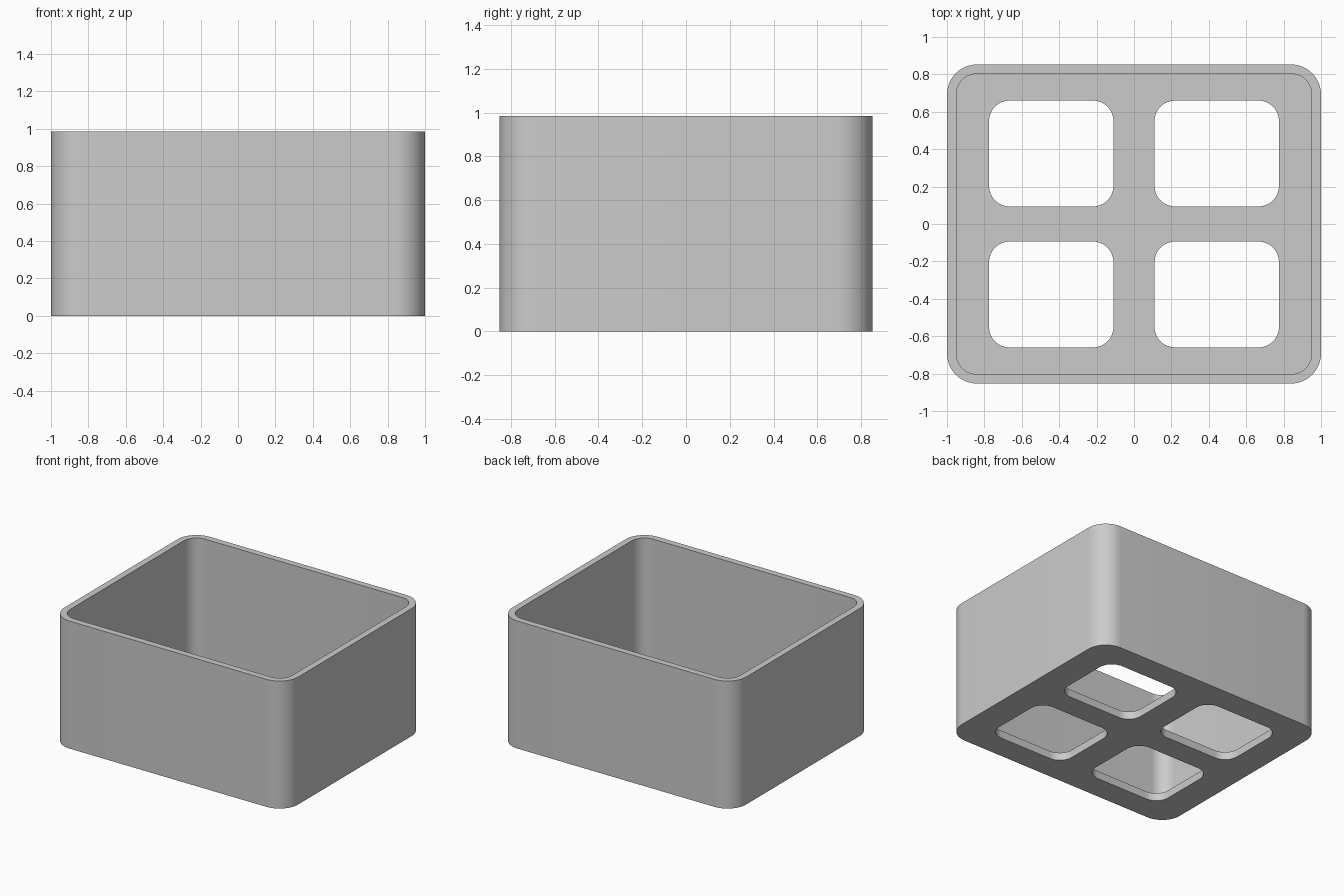
import bpy, bmesh
from math import cos, sin, pi, radians

default = bpy.data.objects.get("Cube")
if default:
    bpy.data.objects.remove(default, do_unlink=True)

HALF_X, HALF_Y, HEIGHT = 1.0, 0.853, 0.985
WALL, FLOOR, RADIUS = 0.05, 0.06, 0.16
HOLE_X, HOLE_Y, HOLE_R = (0.11, 0.775), (0.094, 0.66), 0.11
STEPS = 12

grey = bpy.data.materials.new("plain grey")
grey.use_nodes = True
colour = (0.6, 0.6, 0.6, 1)
grey.diffuse_color = colour
grey.node_tree.nodes["Principled BSDF"].inputs["Base Color"].default_value = colour


def add_rounded_block(bm, cx, cy, hx, hy, r, z0, z1):
    """Upright prism with a rounded rectangle outline."""
    ring = []
    for q, (sx, sy) in enumerate(((1, 1), (-1, 1), (-1, -1), (1, -1))):
        for i in range(STEPS + 1):
            a = (q + i / STEPS) * pi / 2
            ring.append(bm.verts.new((cx + sx * (hx - r) + r * cos(a),
                                      cy + sy * (hy - r) + r * sin(a), z0)))
    base = bm.faces.new(ring)
    top = bmesh.ops.extrude_face_region(bm, geom=[base])["geom"]
    verts = [v for v in top if isinstance(v, bmesh.types.BMVert)]
    bmesh.ops.translate(bm, verts=verts, vec=(0, 0, z1 - z0))


def make_object(name, blocks):
    bm = bmesh.new()
    for block in blocks:
        add_rounded_block(bm, *block)
    bmesh.ops.recalc_face_normals(bm, faces=bm.faces)
    mesh = bpy.data.meshes.new(name)
    bm.to_mesh(mesh)
    bm.free()
    mesh.materials.append(grey)
    obj = bpy.data.objects.new(name, mesh)
    bpy.context.collection.objects.link(obj)
    return obj


# Outer body
body = make_object("open_box", [(0, 0, HALF_X, HALF_Y, RADIUS, 0, HEIGHT)])

# Inner cavity, open at the top
cavity = make_object("cavity_cutter", [
    (0, 0, HALF_X - WALL, HALF_Y - WALL, RADIUS - WALL, FLOOR, HEIGHT + 0.1)])

# Four rounded openings in the floor
cx, hx = sum(HOLE_X) / 2, (HOLE_X[1] - HOLE_X[0]) / 2
cy, hy = sum(HOLE_Y) / 2, (HOLE_Y[1] - HOLE_Y[0]) / 2
holes = make_object("floor_hole_cutter", [
    (sx * cx, sy * cy, hx, hy, HOLE_R, -0.1, FLOOR + 0.1)
    for sx in (-1, 1) for sy in (-1, 1)])

# Cut the body, then drop the cutters
bpy.ops.object.select_all(action="DESELECT")
bpy.context.view_layer.objects.active = body
body.select_set(True)
for cutter in (cavity, holes):
    cutter.hide_render = True
    mod = body.modifiers.new("cut", "BOOLEAN")
    mod.operation = "DIFFERENCE"
    mod.solver = "EXACT"
    mod.object = cutter
    bpy.ops.object.modifier_apply(modifier=mod.name)
    bpy.data.objects.remove(cutter, do_unlink=True)

bpy.ops.object.shade_smooth_by_angle(angle=radians(30))
